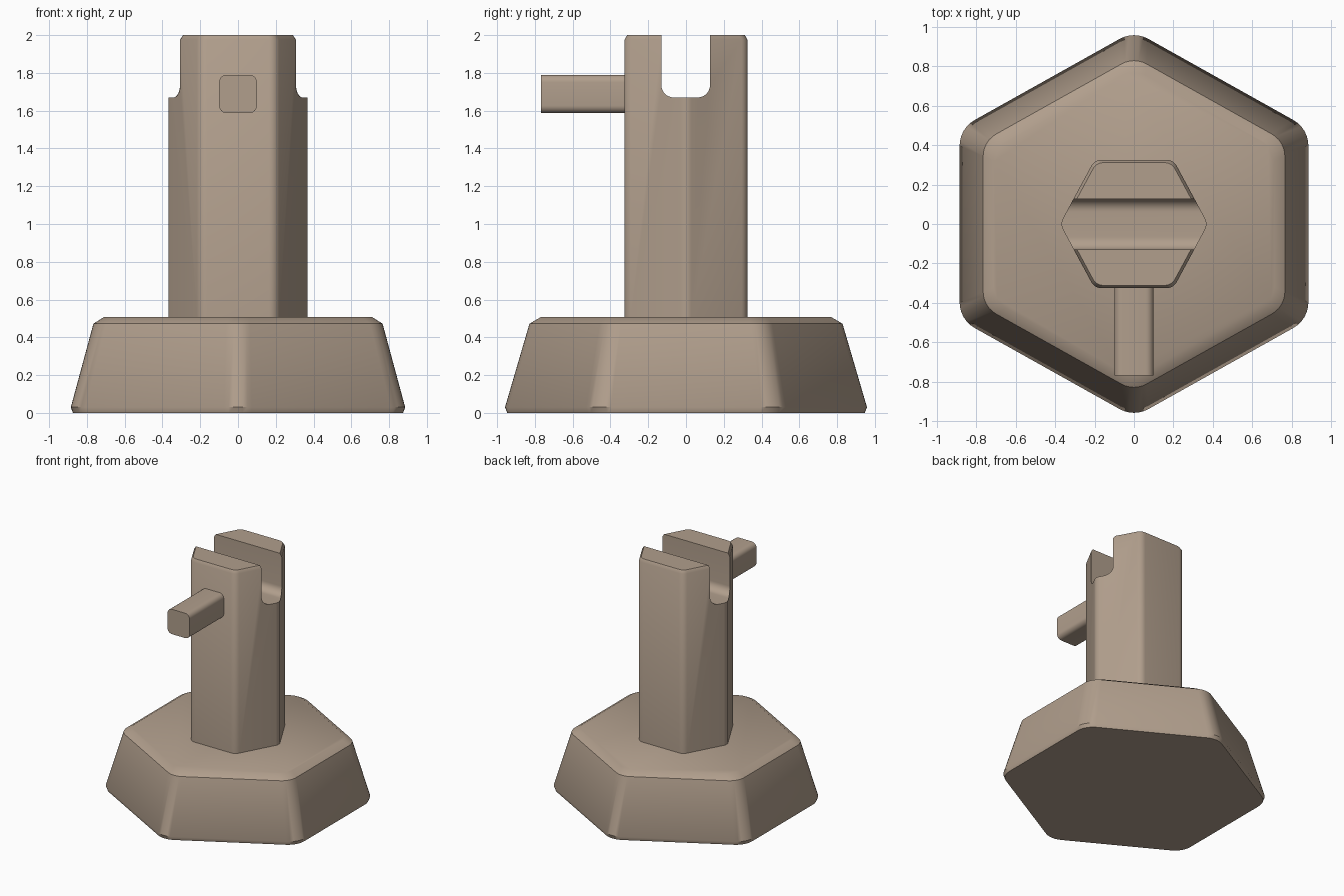
import bpy, bmesh, math
from mathutils import Vector

if "Cube" in bpy.data.objects:
    bpy.data.objects.remove(bpy.data.objects["Cube"])

# Single warm tan colour
tan = bpy.data.materials.new("warm_tan")
tan.use_nodes = True
TAN = (0.44, 0.345, 0.265, 1)
tan.diffuse_color = TAN
tan.node_tree.nodes["Principled BSDF"].inputs["Base Color"].default_value = TAN


def rounded(corners, radius, steps=6):
    """Polygon outline with every corner replaced by an arc."""
    pts = [Vector(c) for c in corners]
    out = []
    for i, p in enumerate(pts):
        d1 = (pts[i - 1] - p).normalized()
        d2 = (pts[(i + 1) % len(pts)] - p).normalized()
        half = d1.angle(d2) / 2
        centre = p + (d1 + d2).normalized() * radius / math.sin(half)
        reach = radius / math.tan(half)
        start, end = p + d1 * reach - centre, p + d2 * reach - centre
        for s in range(steps + 1):
            out.append(centre + start.normalized().slerp(end.normalized(), s / steps) * radius)
    return out


def loft(name, rings):
    """Closed solid skinned through matching rings."""
    bm = bmesh.new()
    loops = [[bm.verts.new(v) for v in ring] for ring in rings]
    n = len(loops[0])
    for low, high in zip(loops, loops[1:]):
        for i in range(n):
            j = (i + 1) % n
            bm.faces.new((low[i], low[j], high[j], high[i]))
    bm.faces.new(loops[0])
    bm.faces.new(loops[-1])
    bmesh.ops.recalc_face_normals(bm, faces=bm.faces)
    mesh = bpy.data.meshes.new(name)
    bm.to_mesh(mesh)
    bm.free()
    mesh.materials.append(tan)
    obj = bpy.data.objects.new(name, mesh)
    bpy.context.collection.objects.link(obj)
    return obj


def activate(obj):
    bpy.ops.object.select_all(action='DESELECT')
    obj.select_set(True)
    bpy.context.view_layer.objects.active = obj


def stack(outline, levels):
    return [[(p.x * s, p.y * s, z) for p in outline] for z, s in levels]


# Tapered hexagonal base with chamfered rim
base_outline = rounded([(0.885, -0.485), (0.885, 0.485), (0, 0.98),
                        (-0.885, 0.485), (-0.885, -0.485), (0, -0.98)], 0.15)
base = loft("base", stack(base_outline, [(0, 0.988), (0.03, 1), (0.472, 0.865), (0.507, 0.803)]))

# Hexagonal post with a small top chamfer
post_outline = rounded([(0.376, 0), (0.2, 0.326), (-0.2, 0.326),
                        (-0.376, 0), (-0.2, -0.326), (0.2, -0.326)], 0.06)
post = loft("post", stack(post_outline, [(0.5, 1), (1.975, 1), (2, 0.955)]))

# Round-bottomed slot across the top of the post
slot_outline = rounded([(-0.13, 1.67), (0.127, 1.67), (0.127, 2.3), (-0.13, 2.3)], 0.065, 8)
cutter = loft("slot_cutter", [[(x, p.x, p.y) for p in slot_outline] for x in (-0.6, 0.6)])
cutter.hide_render = True
cut = post.modifiers.new("slot", 'BOOLEAN')
cut.operation = 'DIFFERENCE'
cut.solver = 'EXACT'
cut.object = cutter
activate(post)
bpy.ops.object.modifier_apply(modifier=cut.name)
bpy.data.objects.remove(cutter)

# Square rounded peg on the front
peg_outline = rounded([(-0.1, 1.587), (0.1, 1.587), (0.1, 1.79), (-0.1, 1.79)], 0.04)
peg = loft("peg", [[(p.x, y, p.y) for p in peg_outline] for y in (-0.768, -0.28)])

for part in (base, post, peg):
    activate(part)
    bpy.ops.object.shade_smooth_by_angle(angle=math.radians(35))
